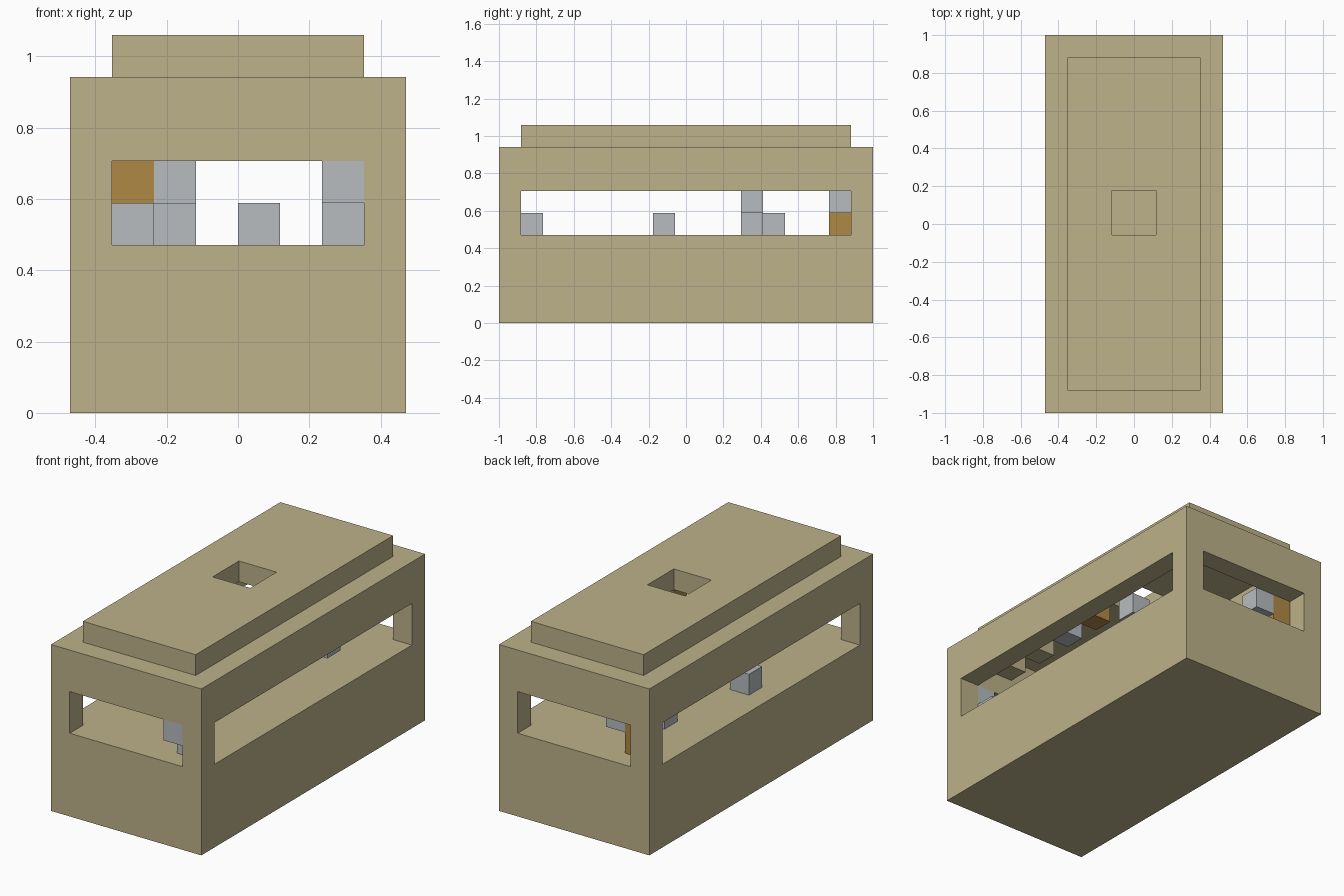
import bpy
import bmesh
from mathutils import Vector

cube = bpy.data.objects.get("Cube")
if cube:
    bpy.data.objects.remove(cube, do_unlink=True)

U = 2 / 17  # block size


def material(name, rgb):
    mat = bpy.data.materials.new(name)
    mat.use_nodes = True
    mat.diffuse_color = (*rgb, 1)
    mat.node_tree.nodes["Principled BSDF"].inputs["Base Color"].default_value = (*rgb, 1)
    return mat


SAND = material("sand", (0.509, 0.445, 0.254))
GREY = material("pale grey", (0.474, 0.503, 0.521))
BROWN = material("brown", (0.434, 0.250, 0.058))


def box(name, low, high, mat):
    """Box between two corners given in block units."""
    low, high = Vector(low) * U, Vector(high) * U
    bm = bmesh.new()
    bmesh.ops.create_cube(bm, size=1)
    for v in bm.verts:
        v.co = (low + high) / 2 + Vector(a * b for a, b in zip(v.co, high - low))
    mesh = bpy.data.meshes.new(name)
    bm.to_mesh(mesh)
    bm.free()
    mesh.materials.append(mat)
    obj = bpy.data.objects.new(name, mesh)
    bpy.context.collection.objects.link(obj)
    return obj


def cut(obj, low, high):
    """Cut a box out of an object."""
    cutter = box("cutter", low, high, SAND)
    cutter.hide_render = True
    mod = obj.modifiers.new("cut", "BOOLEAN")
    mod.operation = "DIFFERENCE"
    mod.solver = "EXACT"
    mod.object = cutter
    bpy.context.view_layer.objects.active = obj
    bpy.ops.object.modifier_apply(modifier=mod.name)
    bpy.data.objects.remove(cutter, do_unlink=True)


# Walls with an open room and long window slits on all four sides
walls = box("bunker_walls", (-4, -8.5, 0), (4, 8.5, 8), SAND)
cut(walls, (-3, -7.5, 4), (3, 7.5, 9))
cut(walls, (-5, -7.5, 4), (5, 7.5, 6))
cut(walls, (-3, -9, 4), (3, 9, 6))

# Raised roof slab with a hatch opening
roof = box("roof_slab", (-3, -7.5, 8), (3, 7.5, 9), SAND)
cut(roof, (-1, -0.5, 7), (1, 1.5, 10))


# Loose blocks: column, row and level of each
def block(name, mat, x, row, z, height=1):
    y = row - 7.5
    box(name, (x, y, z), (x + 1, y + 1, z + height), mat)


block("front_window_block", GREY, 2, -1, 5)
block("front_floor_block", GREY, 2, 0, 4)
block("side_floor_block", GREY, -3, 6, 4)
block("middle_floor_block", GREY, 0, 10, 4)
block("raised_block", GREY, 2, 10, 5)
block("rear_floor_block", GREY, -2, 11, 4)
block("rear_raised_block", GREY, -2, 14, 5)
block("corner_post", BROWN, -3, 14, 4, 2)

# Blocks hanging from the ceiling
for row, mat in ((0, SAND), (2, SAND), (4, GREY), (6, BROWN)):
    block("ceiling_block", mat, 1, row, 7)
